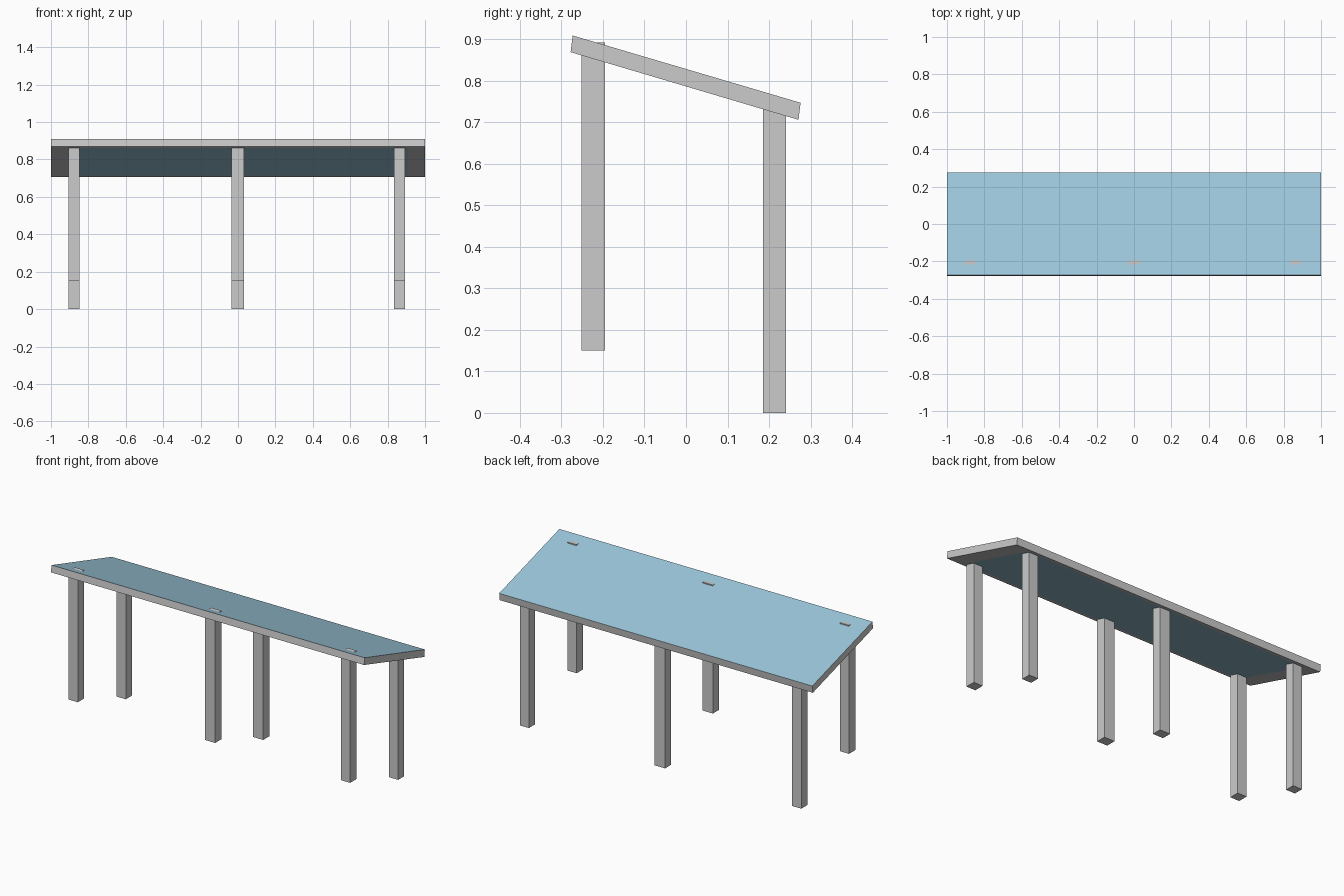
import bpy
import bmesh
from mathutils import Vector

cube = bpy.data.objects.get("Cube")
if cube:
    bpy.data.objects.remove(cube)


def material(name, color):
    mat = bpy.data.materials.new(name)
    mat.use_nodes = True
    mat.diffuse_color = color
    mat.node_tree.nodes["Principled BSDF"].inputs["Base Color"].default_value = color
    return mat


grey = material("light grey", (0.6, 0.6, 0.6, 1))
blue = material("pale blue", (0.33, 0.57, 0.70, 1))


def finish(name, bm, mats):
    bmesh.ops.recalc_face_normals(bm, faces=bm.faces)
    mesh = bpy.data.meshes.new(name)
    bm.to_mesh(mesh)
    bm.free()
    for mat in mats:
        mesh.materials.append(mat)
    obj = bpy.data.objects.new(name, mesh)
    bpy.context.collection.objects.link(obj)
    return obj


def box(name, low, high):
    low, high = Vector(low), Vector(high)
    bm = bmesh.new()
    bmesh.ops.create_cube(bm, size=1)
    for v in bm.verts:
        v.co = (low + high) / 2 + v.co * (high - low)
    return finish(name, bm, [grey])


# Sloping roof: a side profile pulled along x
profile = [(-0.278, 0.869), (0.271, 0.706), (0.276, 0.747), (-0.273, 0.909)]
bm = bmesh.new()
side = bm.faces.new([bm.verts.new((-1, y, z)) for y, z in profile])
pulled = bmesh.ops.extrude_face_region(bm, geom=[side])["geom"]
bmesh.ops.translate(bm, vec=(2, 0, 0),
                    verts=[g for g in pulled if isinstance(g, bmesh.types.BMVert)])
bmesh.ops.recalc_face_normals(bm, faces=bm.faces)

# Blue covers the whole top and an inset panel underneath
top = max(bm.faces, key=lambda f: f.normal.z)
under = min(bm.faces, key=lambda f: f.normal.z)
top.material_index = 1
corners = {v: v.co.copy() for v in under.verts}
center = under.calc_center_median()
bmesh.ops.inset_individual(bm, faces=[under], thickness=0.02)
for v in under.verts:
    nearest = min(corners.values(), key=lambda c: (c - v.co).length)
    v.co = center + (nearest - center) * 0.905
under.material_index = 1
finish("roof", bm, [grey, blue])

# Three pairs of square posts; the front ones poke through the roof
for label, x, half in (("right", -0.876, 0.029), ("middle", -0.002, 0.033), ("left", 0.864, 0.029)):
    box("front_post_" + label, (x - half, -0.252, 0.15), (x + half, -0.195, 0.892))
    box("back_post_" + label, (x - half, 0.186, 0), (x + half, 0.241, 0.735))
